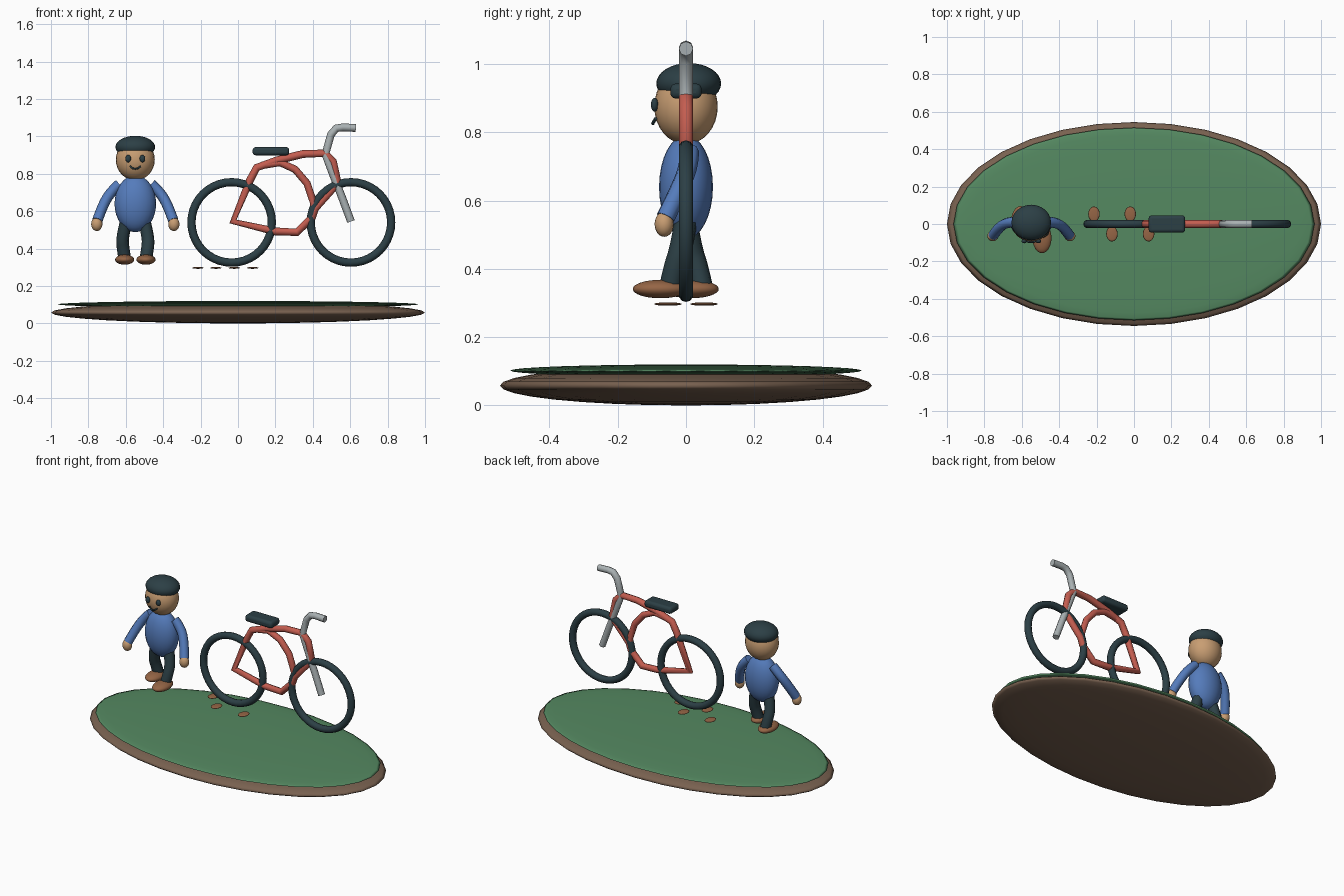
import bpy
import math

if "Cube" in bpy.data.objects:
    bpy.data.objects.remove(bpy.data.objects["Cube"])


def material(name, color):
    m = bpy.data.materials.new(name)
    m.diffuse_color = (*color, 1)
    m.use_nodes = True
    m.node_tree.nodes["Principled BSDF"].inputs["Base Color"].default_value = m.diffuse_color
    return m


GREEN = material("grass_green", (0.09, 0.25, 0.12))
EARTH = material("earth_brown", (0.19, 0.12, 0.08))
RED = material("frame_red", (0.55, 0.11, 0.08))
BLUE = material("shirt_blue", (0.09, 0.2, 0.5))
SKIN = material("skin_tan", (0.58, 0.34, 0.17))
DARK = material("dark_slate", (0.025, 0.05, 0.06))
LEATHER = material("shoe_brown", (0.3, 0.13, 0.06))
STEEL = material("steel_grey", (0.4, 0.44, 0.45))


def finish(ob, name, mat, angle=60):
    ob.name = name
    ob.data.materials.clear()
    ob.data.materials.append(mat)
    bpy.ops.object.shade_smooth_by_angle(angle=math.radians(angle))
    return ob


def ball(name, loc, radii, mat, seg=24, rings=16):
    bpy.ops.mesh.primitive_uv_sphere_add(segments=seg, ring_count=rings, location=loc)
    ob = bpy.context.object
    ob.scale = radii
    bpy.ops.object.transform_apply(location=False, rotation=False, scale=True)
    return finish(ob, name, mat, 180)


def tube(name, points, radius, mat, closed=False, smooth=False):
    cu = bpy.data.curves.new(name, 'CURVE')
    cu.dimensions = '3D'
    cu.bevel_depth = radius
    cu.bevel_resolution = 2
    cu.use_fill_caps = True
    if smooth:
        sp = cu.splines.new('NURBS')
    else:
        sp = cu.splines.new('POLY')
    sp.points.add(len(points) - 1)
    for p, co in zip(sp.points, points):
        p.co = (*co, 1)
    sp.use_cyclic_u = closed
    if smooth:
        sp.order_u = 3
        sp.use_endpoint_u = True
        sp.resolution_u = 6
    ob = bpy.data.objects.new(name, cu)
    bpy.context.collection.objects.link(ob)
    bpy.ops.object.select_all(action='DESELECT')
    ob.select_set(True)
    bpy.context.view_layer.objects.active = ob
    bpy.ops.object.convert(target='MESH')
    return finish(bpy.context.object, name, mat)


def flat(points):
    return [(x, 0, z) for x, z in points]


# Ground: earth disc with a grass layer
ball("earth_base", (0, 0, 0.058), (1.0, 0.545, 0.058), EARTH, 32, 16)
ball("grass_top", (0, 0, 0.102), (0.965, 0.515, 0.018), GREEN, 32, 16)

# Wheels
for name, x in (("rear_wheel", -0.034), ("front_wheel", 0.604)):
    bpy.ops.mesh.primitive_torus_add(location=(x, 0, 0.54), rotation=(math.pi / 2, 0, 0),
                                     major_segments=40, minor_segments=10,
                                     major_radius=0.215, minor_radius=0.022)
    finish(bpy.context.object, name, DARK, 180)

# Frame: closed outer loop and the inner seat tube
tube("frame_loop", flat([(-0.027, 0.545), (0.064, 0.765), (0.10, 0.833), (0.21, 0.872),
                         (0.348, 0.906), (0.465, 0.91), (0.508, 0.866), (0.535, 0.75),
                         (0.412, 0.615), (0.396, 0.567), (0.315, 0.487), (0.198, 0.492)]),
     0.021, RED, closed=True)
tube("frame_inner_tube", flat([(0.13, 0.845), (0.225, 0.86), (0.305, 0.824), (0.369, 0.749),
                               (0.406, 0.64), (0.396, 0.567)]), 0.02, RED)

# Fork and handlebar in one bent tube
tube("fork_and_handlebar", flat([(0.604, 0.545), (0.556, 0.674), (0.508, 0.797), (0.467, 0.904),
                                 (0.497, 1.01), (0.525, 1.043), (0.56, 1.048), (0.63, 1.045)]),
     0.021, STEEL)

# Seat
bpy.ops.mesh.primitive_cube_add(size=1, location=(0.176, 0, 0.921))
seat = bpy.context.object
seat.scale = (0.196, 0.092, 0.044)
bpy.ops.object.transform_apply(location=False, rotation=False, scale=True)
bev = seat.modifiers.new("round", 'BEVEL')
bev.width = 0.016
bev.segments = 3
finish(seat, "seat", DARK, 40)

# Footprints hovering beside the rear wheel
for i, x in enumerate((-0.214, -0.118, -0.02, 0.078)):
    ball(f"footprint_{i + 1}", (x, 0.053 if i % 2 == 0 else -0.053, 0.297),
         (0.031, 0.041, 0.005), LEATHER, 16, 8)

# Figure: head, cap, torso
CX = -0.549
ball("head", (CX, 0.0, 0.875), (0.104, 0.093, 0.11), SKIN)
ball("cap", (CX, 0.008, 0.943), (0.106, 0.095, 0.06), DARK)
ball("torso", (CX, 0.0, 0.64), (0.111, 0.079, 0.152), BLUE)
tube("mouth", [(CX - 0.028, -0.089, 0.84), (CX - 0.014, -0.096, 0.829), (CX, -0.097, 0.826),
               (CX + 0.014, -0.096, 0.829), (CX + 0.028, -0.089, 0.84)], 0.005, DARK)

# Mirrored limbs; the legs stride in opposite directions
for side, s in (("left", -1), ("right", 1)):
    ball(f"{side}_eye", (CX + s * 0.038, -0.092, 0.881), (0.015, 0.011, 0.02), DARK, 16, 10)
    tube(f"{side}_arm", [(CX + s * 0.085, 0.01, 0.745), (CX + s * 0.13, 0.01, 0.705),
                         (CX + s * 0.175, -0.02, 0.63), (CX + s * 0.203, -0.06, 0.55)],
         0.028, BLUE, smooth=True)
    ball(f"{side}_hand", (CX + s * 0.206, -0.064, 0.531), (0.03, 0.028, 0.037), SKIN, 16, 12)
    ankle = -s * 0.045
    tube(f"{side}_leg", [(CX + s * 0.05, 0, 0.54), (CX + s * 0.07, ankle * 0.3, 0.46),
                         (CX + s * 0.066, ankle * 0.75, 0.4), (CX + s * 0.056, ankle, 0.345)],
         0.034, DARK, smooth=True)
    ball(f"{side}_shoe", (CX + s * 0.057, ankle - 0.03, 0.341), (0.051, 0.081, 0.027), LEATHER)
